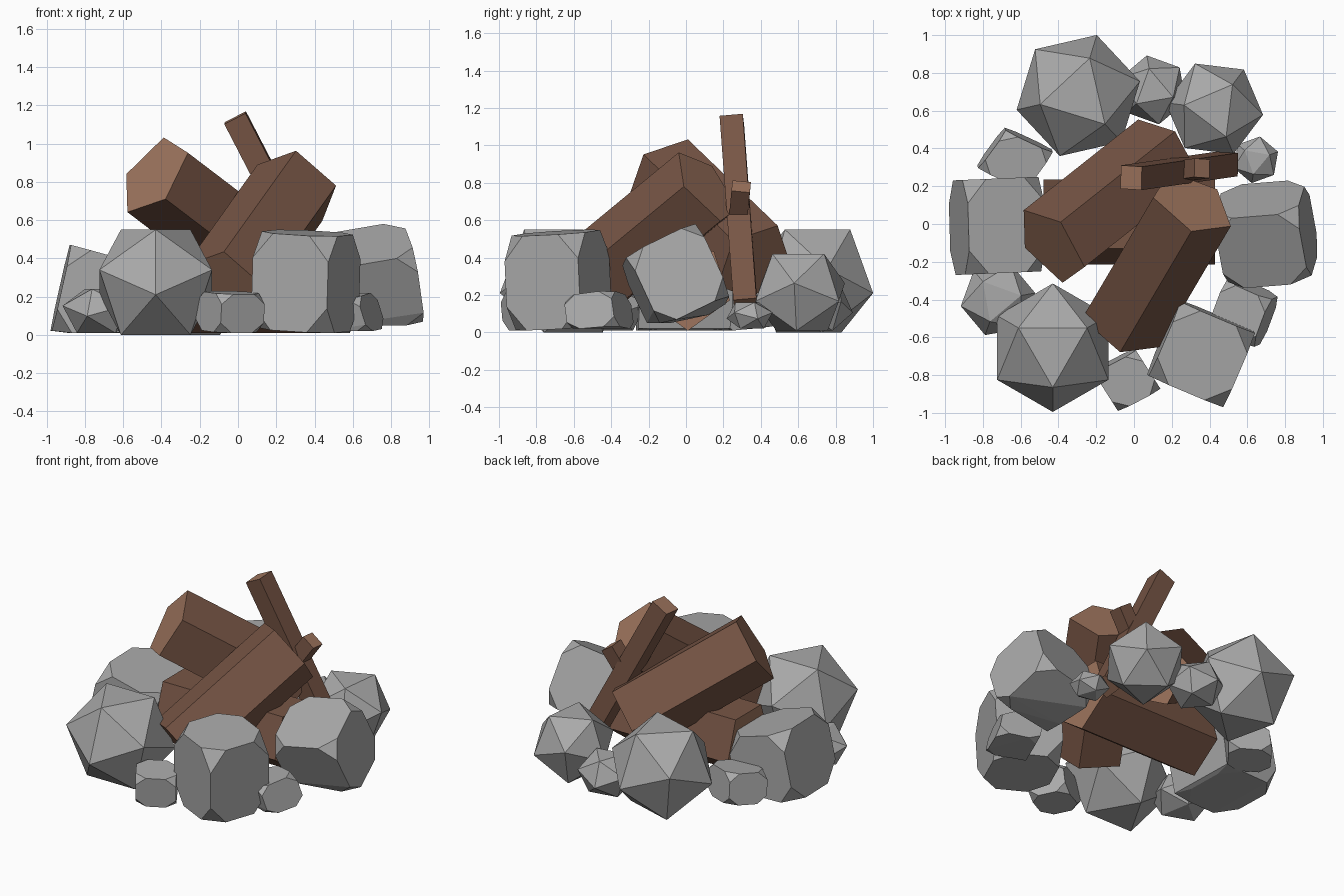
import bpy, bmesh, math
from mathutils import Vector, Euler

if "Cube" in bpy.data.objects:
    bpy.data.objects.remove(bpy.data.objects["Cube"])


def material(name, rgb):
    m = bpy.data.materials.new(name)
    m.diffuse_color = (*rgb, 1)
    m.use_nodes = True
    m.node_tree.nodes["Principled BSDF"].inputs["Base Color"].default_value = m.diffuse_color
    return m


STONE = material("stone_grey", (0.40, 0.40, 0.40))
WOOD = material("wood_brown", (0.185, 0.092, 0.060))
CUT_WOOD = material("cut_wood_light_brown", (0.34, 0.175, 0.11))


def finish(bm, name, mats):
    me = bpy.data.meshes.new(name)
    bm.to_mesh(me)
    bm.free()
    for m in mats:
        me.materials.append(m)
    ob = bpy.data.objects.new(name, me)
    bpy.context.collection.objects.link(ob)


def hull(points):
    bm = bmesh.new()
    for p in points:
        bm.verts.new(p)
    bmesh.ops.convex_hull(bm, input=bm.verts)
    bmesh.ops.dissolve_limit(bm, angle_limit=0.02, verts=bm.verts, edges=bm.edges)
    bmesh.ops.recalc_face_normals(bm, faces=bm.faces)
    bm.normal_update()
    return bm


def round_rock(name, x, y, r, z0, z1, yaw):
    """Twenty-sided rock resting on one of its triangles."""
    pts = []
    for k in range(3):
        for sign in (1, -1):
            a = math.radians(yaw + 120 * k + (0 if sign > 0 else 180))
            for rad, h in ((0.618, 1), (1, -0.236)):
                pts.append((x + r * rad * math.cos(a), y + r * rad * math.sin(a),
                            (z0 + z1) / 2 + sign * h * (z1 - z0) / 2))
    finish(hull(pts), name, [STONE])


def block_rock(name, lo, hi, rot, t=0.48, sink=0.0):
    """Cube with clipped corners, turned, fitted to its extents, flattened below."""
    turn = Euler([math.radians(a) for a in rot]).to_matrix()
    pts = []
    for axis in range(3):
        for i in range(8):
            v = [1 if i >> b & 1 else -1 for b in range(3)]
            v[axis] *= t
            pts.append(turn @ Vector(v))
    base = (lo[0], lo[1], lo[2] - sink)
    for c in range(3):
        a, b = min(p[c] for p in pts), max(p[c] for p in pts)
        for p in pts:
            p[c] = base[c] + (p[c] - a) / (b - a) * (hi[c] - base[c])
    for p in pts:
        p.z = max(p.z, lo[2])
    finish(hull(pts), name, [STONE])


def beam(name, start, end, up, sides, radius):
    """Straight prism with one corner pointing towards up and light cut ends."""
    s, e = Vector(start), Vector(end)
    d = (e - s).normalized()
    u = Vector(up)
    u = (u - d * u.dot(d)).normalized()
    w = d.cross(u)
    ring = [radius * (u * math.cos(2 * math.pi * k / sides) +
                      w * math.sin(2 * math.pi * k / sides)) for k in range(sides)]
    bm = hull([c + p for c in (s, e) for p in ring])
    for f in bm.faces:
        f.material_index = int(abs(f.normal.dot(d)) > 0.9)
    finish(bm, name, [WOOD, CUT_WOOD])


# Round rocks in the ring
round_rock("front_left_rock", -0.43, -0.655, 0.34, 0, 0.55, 270)
round_rock("back_left_rock", -0.295, 0.68, 0.335, 0, 0.55, 73)
round_rock("back_right_rock", 0.425, 0.61, 0.26, 0.01, 0.42, 53)
round_rock("back_pebble", 0.10, 0.71, 0.185, 0.01, 0.26, 100)
round_rock("right_pebble", 0.645, 0.34, 0.125, 0.02, 0.16, 20)
round_rock("left_pebble", -0.72, -0.40, 0.20, 0.01, 0.24, 250)

# Blocky rocks in the ring
block_rock("right_rock", (0.43, -0.34, 0.05), (0.97, 0.23, 0.58), (25, -10, 5), 0.55, 0.08)
block_rock("front_right_rock", (0.07, -0.97, 0.01), (0.64, -0.40, 0.55), (2, 3, -23))
block_rock("left_rock", (-0.98, -0.27, 0.01), (-0.47, 0.25, 0.47), (0, 14, 2), 0.5, 0.10)
block_rock("front_pebble", (-0.22, -0.99, 0.01), (0.14, -0.66, 0.23), (5, 0, 30))
block_rock("front_right_pebble", (0.40, -0.65, 0.02), (0.76, -0.28, 0.22), (10, -10, -23), 0.5, 0.04)
block_rock("back_left_pebble", (-0.83, 0.18, 0.01), (-0.43, 0.51, 0.24), (5, 5, -30), 0.5)

# Five-sided logs
beam("ground_log", (-0.48, 0.01, 0.245), (0.43, 0.01, 0.245), (0, 0, -1), 5, 0.236)
beam("left_log", (-0.438, -0.116, 0.835), (0.168, 0.364, 0.374), (0.05, 0.126, 0.195), 5, 0.239)
beam("right_log", (0.309, 0.11, 0.778), (-0.068, -0.53, 0.25), (-0.03, -0.64, 0.77), 5, 0.237)

# Thin stick with a short side branch
beam("stick", (-0.015, 0.245, 1.135), (0.495, 0.318, 0.15), (1, 1, 0.5), 4, 0.088)
beam("stick_branch", (0.25, 0.28, 0.62), (0.36, 0.295, 0.78), (1, 1, -0.5), 4, 0.07)
